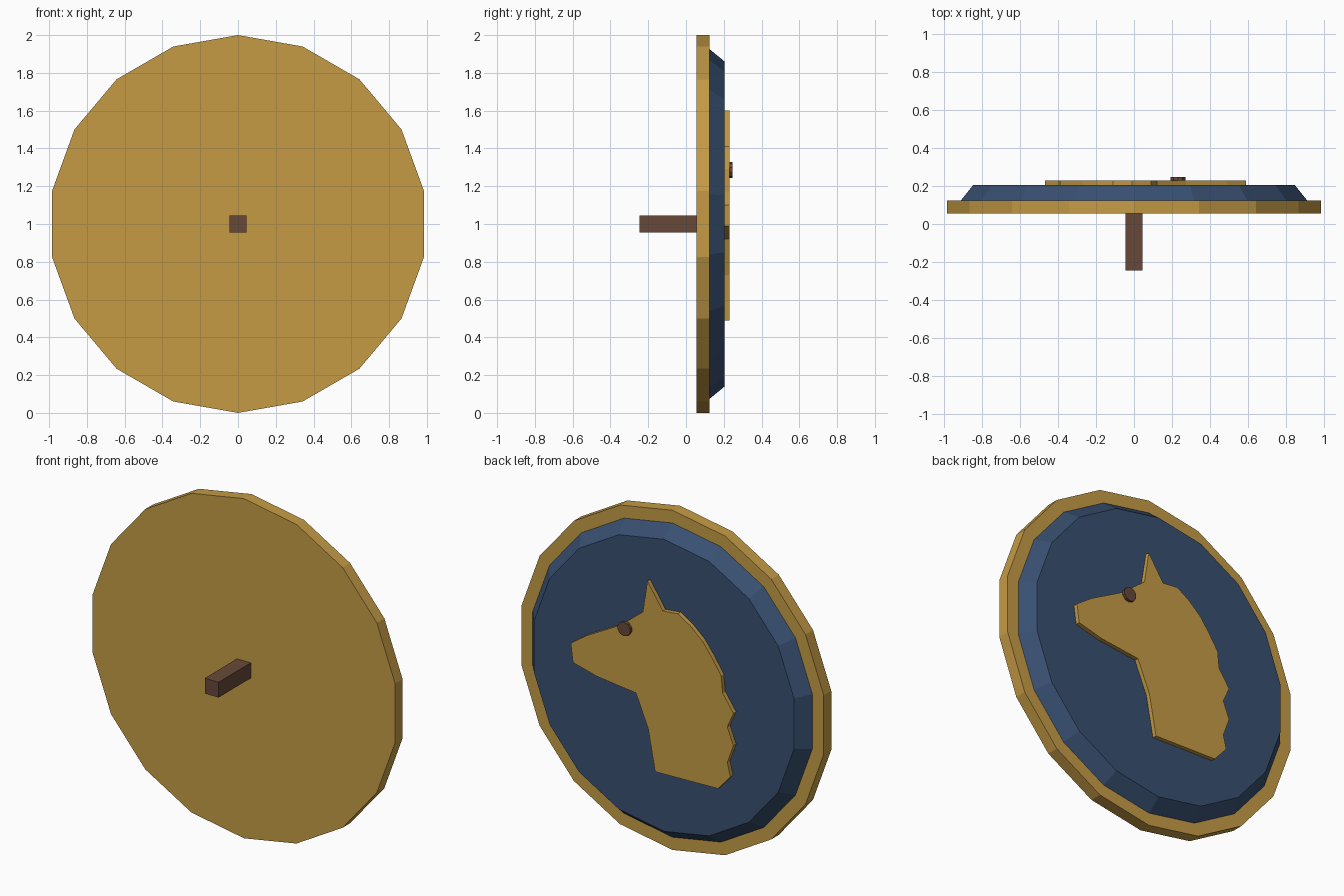
import bpy, bmesh, math

cube = bpy.data.objects.get("Cube")
if cube:
    bpy.data.objects.remove(cube, do_unlink=True)


def material(name, rgb):
    m = bpy.data.materials.new(name)
    m.use_nodes = True
    m.diffuse_color = (*rgb, 1)
    m.node_tree.nodes["Principled BSDF"].inputs["Base Color"].default_value = (*rgb, 1)
    return m


gold = material("gold", (0.56, 0.33, 0.06))
blue = material("navy blue", (0.04, 0.08, 0.165))
brown = material("dark brown", (0.137, 0.066, 0.04))


def disc(name, sides, r_front, r_back, y0, y1, mat, x=0, z=1):
    """Flat-shaded round plate whose axis runs along y."""
    bpy.ops.mesh.primitive_cone_add(
        vertices=sides, radius1=r_front, radius2=r_back, depth=y1 - y0,
        location=(x, (y0 + y1) / 2, z), rotation=(-math.pi / 2, 0, 0))
    ob = bpy.context.object
    ob.name = name
    ob.data.materials.append(mat)


def plate(name, outline, y0, y1, mat):
    """Outline in x, z extruded along y."""
    bm = bmesh.new()
    face = bm.faces.new([bm.verts.new((x, y0, z)) for x, z in outline])
    ext = bmesh.ops.extrude_face_region(bm, geom=[face])
    moved = [g for g in ext["geom"] if isinstance(g, bmesh.types.BMVert)]
    bmesh.ops.translate(bm, verts=moved, vec=(0, y1 - y0, 0))
    bmesh.ops.recalc_face_normals(bm, faces=bm.faces)
    mesh = bpy.data.meshes.new(name)
    bm.to_mesh(mesh)
    bm.free()
    mesh.materials.append(mat)
    bpy.context.collection.objects.link(bpy.data.objects.new(name, mesh))


# Shield body: gold backing and bevelled blue field
disc("backing_disc", 18, 1, 1, 0.055, 0.125, gold)
disc("raised_field", 18, 0.925, 0.86, 0.125, 0.205, blue)

# Horse head emblem: muzzle, ear, mane, neck, jaw
horse = [(0.59, 1.10), (0.49, 1.17), (0.27, 1.29), (0.12, 1.41),
         (0.09, 1.60), (-0.01, 1.45), (-0.11, 1.46), (-0.19, 1.41),
         (-0.27, 1.34), (-0.33, 1.26), (-0.39, 1.17), (-0.40, 1.07),
         (-0.47, 0.97), (-0.43, 0.88), (-0.47, 0.78), (-0.43, 0.67),
         (-0.45, 0.59), (-0.37, 0.50), (0.04, 0.49), (0.085, 0.73),
         (0.165, 0.92), (0.42, 0.95), (0.575, 0.99)]
plate("horse_emblem", horse, 0.205, 0.23, gold)
disc("horse_eye", 10, 0.042, 0.042, 0.23, 0.247, brown, x=0.232, z=1.285)

# Square grip on the front
grip = [(-0.045, 0.955), (0.045, 0.955), (0.045, 1.045), (-0.045, 1.045)]
plate("grip", grip, -0.245, 0.055, brown)
